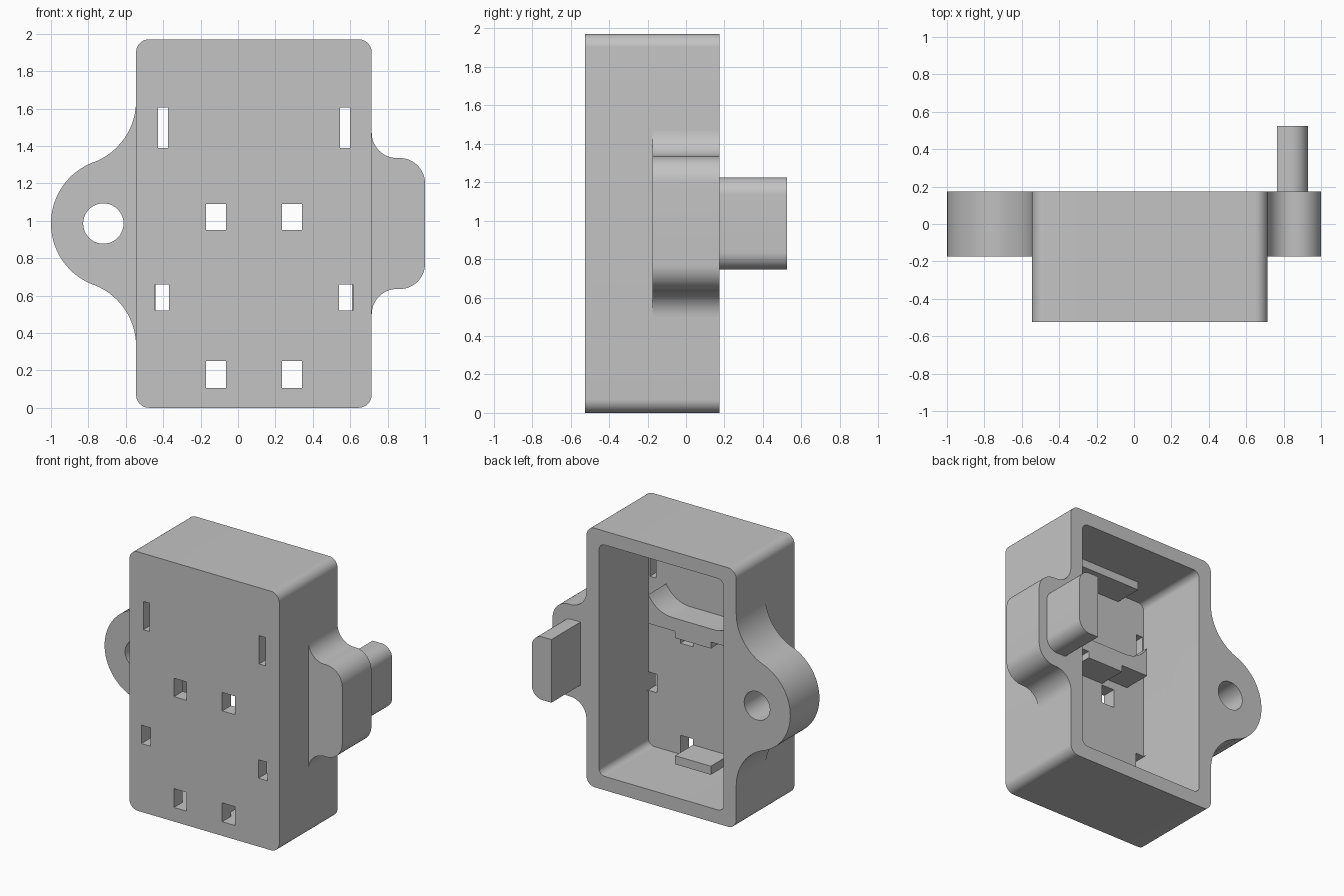
import bpy
import bmesh
from math import radians, sin, cos

cube = bpy.data.objects.get("Cube")
if cube:
    bpy.data.objects.remove(cube, do_unlink=True)

grey = bpy.data.materials.new("plain grey")
grey.use_nodes = True
grey.diffuse_color = (0.55, 0.55, 0.55, 1)
grey.node_tree.nodes["Principled BSDF"].inputs["Base Color"].default_value = grey.diffuse_color

MID_X, MID_Z = 0.085, 0.985      # symmetry axes of the housing
FRONT, BACK, FLOOR = -0.525, 0.175, -0.42
RIB_END = -0.205


def arc(cx, cz, r, start, end, steps=14):
    """Points along an arc in the x-z plane, angles in degrees."""
    angles = [radians(start + (end - start) * i / steps) for i in range(steps + 1)]
    return [(cx + r * cos(a), cz + r * sin(a)) for a in angles]


def rect(x0, x1, z0, z1):
    return [(x0, z0), (x1, z0), (x1, z1), (x0, z1)]


def rounded(x0, x1, z0, z1, r):
    return (arc(x1 - r, z0 + r, r, -90, 0) + arc(x1 - r, z1 - r, r, 0, 90)
            + arc(x0 + r, z1 - r, r, 90, 180) + arc(x0 + r, z0 + r, r, 180, 270))


def extrude(name, outline, y0, y1):
    """Solid made by pushing an x-z outline from y0 to y1."""
    bm = bmesh.new()
    face = bm.faces.new([bm.verts.new((x, y0, z)) for x, z in outline])
    grown = bmesh.ops.extrude_face_region(bm, geom=[face])["geom"]
    verts = [v for v in grown if isinstance(v, bmesh.types.BMVert)]
    bmesh.ops.translate(bm, vec=(0, y1 - y0, 0), verts=verts)
    bmesh.ops.remove_doubles(bm, verts=bm.verts, dist=0.0001)
    bmesh.ops.recalc_face_normals(bm, faces=bm.faces)
    mesh = bpy.data.meshes.new(name)
    bm.to_mesh(mesh)
    bm.free()
    mesh.materials.append(grey)
    obj = bpy.data.objects.new(name, mesh)
    bpy.context.collection.objects.link(obj)
    return obj


def cut(target, cutters):
    """Subtract the cutters, then drop them."""
    for cutter in cutters:
        mod = target.modifiers.new("cut", "BOOLEAN")
        mod.operation, mod.solver, mod.object = "DIFFERENCE", "EXACT", cutter
    graph = bpy.context.evaluated_depsgraph_get()
    mesh = bpy.data.meshes.new_from_object(target.evaluated_get(graph))
    target.modifiers.clear()
    target.data = mesh
    for cutter in cutters:
        bpy.data.objects.remove(cutter, do_unlink=True)


# Housing: rounded box, open at the back
housing = extrude("housing", rounded(-0.545, 0.715, 0, 1.97, 0.07), FRONT, BACK)
cutters = [extrude("cavity", rounded(-0.44, 0.61, 0.105, 1.865, 0.05), FLOOR, BACK + 0.1)]

# Windows through the front wall: offset from centre, half width, bottom, top
for off, half, z0, z1 in [(0.487, 0.027, 1.39, 1.605), (0.203, 0.053, 0.95, 1.09),
                          (0.4925, 0.0375, 0.52, 0.66), (0.203, 0.053, 0.107, 0.25)]:
    for side in (-1, 1):
        x = MID_X + side * off
        cutters.append(extrude("window", rect(x - half, x + half, z0, z1),
                               FRONT - 0.1, FLOOR + 0.02))
cut(housing, cutters)

# Ribs inside the housing
ribs = [
    extrude("lower_tab", rect(-0.065, 0.235, 0.14, 0.205), FLOOR, RIB_END),
    extrude("middle_tab", rect(-0.065, 0.235, 1.10, 1.15), FLOOR, RIB_END),
    extrude("upper_tab", rect(-0.21, 0.38, 1.805, 1.865), FLOOR, RIB_END),
]
scoop = arc(0.26, 1.477, 0.227, -28, -90) + arc(-0.09, 1.477, 0.227, -90, -152)
cradle = extrude("cradle_rib", [(-0.29, 1.15), (0.46, 1.15)] + scoop, FLOOR, RIB_END)

# Round ear with a hole, flowing into the housing side
ear = extrude("hole_ear",
              arc(-0.895, 1.64, 0.35, 0, -69.5) + arc(-0.65, MID_Z, 0.35, 110.5, 249.5, 32)
              + arc(-0.895, 0.33, 0.35, 69.5, 0), -BACK, BACK)
cut(ear, [extrude("ear_hole", arc(-0.72, MID_Z, 0.108, 0, 360, 40), -0.3, 0.3)])

# Squarer ear on the other side, carrying the peg
peg_ear = extrude("peg_ear",
                  arc(0.85, 1.47, 0.135, 180, 270) + arc(0.865, 1.2, 0.135, 90, 0)
                  + arc(0.865, 0.77, 0.135, 0, -90) + arc(0.85, 0.5, 0.135, 90, 180),
                  -BACK, BACK)
peg = extrude("peg", [(0.765, 0.745)] + arc(0.84, 0.835, 0.09, -90, 0)
              + arc(0.84, 1.135, 0.09, 0, 90) + [(0.765, 1.225)], BACK, 0.525)

# Smooth the curved walls, keep the edges sharp
bpy.ops.object.select_all(action="DESELECT")
for obj in [housing, cradle, ear, peg_ear, peg] + ribs:
    obj.select_set(True)
bpy.context.view_layer.objects.active = housing
bpy.ops.object.shade_smooth_by_angle(angle=radians(30))
